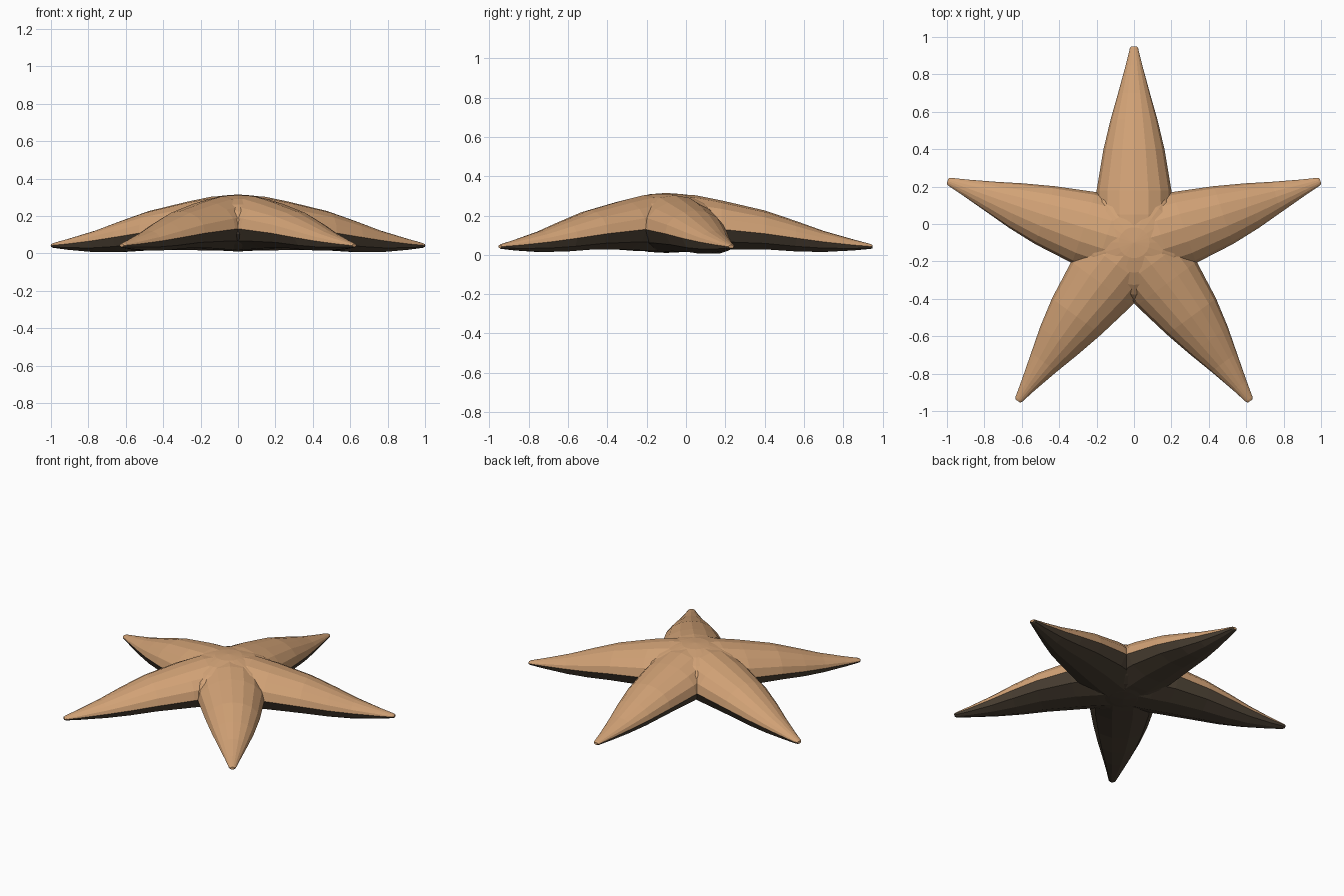
import bpy
import bmesh
from math import pi, sin, cos, radians
from mathutils import Matrix, Vector

cube = bpy.data.objects.get("Cube")
if cube:
    bpy.data.objects.remove(cube, do_unlink=True)


def make_material(name, rgb):
    mat = bpy.data.materials.new(name)
    mat.use_nodes = True
    mat.diffuse_color = (*rgb, 1)
    mat.node_tree.nodes["Principled BSDF"].inputs["Base Color"].default_value = (*rgb, 1)
    return mat


TAN = make_material("sandy tan", (0.64, 0.36, 0.18))
DARK = make_material("dark underside brown", (0.075, 0.055, 0.036))

HUB = Vector((0, -0.1, 0))
TOP_SIDES, LOW_SIDES = 8, 5

# Arm stations: distance from hub, half width, top, widest height, bottom
STATIONS = [
    (0.00, 0.200, 0.313, 0.135, 0.010),
    (0.15, 0.205, 0.303, 0.135, 0.014),
    (0.28, 0.200, 0.277, 0.130, 0.022),
    (0.50, 0.163, 0.226, 0.108, 0.024),
    (0.66, 0.125, 0.172, 0.085, 0.014),
    (0.80, 0.085, 0.122, 0.066, 0.012),
    (0.95, 0.044, 0.079, 0.050, 0.021),
    (1.04, 0.022, 0.055, 0.043, 0.030),
    (1.05, 0.014, 0.050, 0.043, 0.034),
]


def finish(bm, name):
    """Recalculate normals, keep facets flat and link the mesh."""
    bmesh.ops.recalc_face_normals(bm, faces=bm.faces)
    mesh = bpy.data.meshes.new(name)
    bm.to_mesh(mesh)
    bm.free()
    mesh.materials.append(TAN)
    mesh.materials.append(DARK)
    obj = bpy.data.objects.new(name, mesh)
    bpy.context.collection.objects.link(obj)
    return obj


def section(r, half, top, mid, low, bend, drop):
    """Domed back above the widest line, shallow belly below it."""
    side = bend * sin(pi * min(r / 1.05, 1))
    ring = []
    for i in range(TOP_SIDES + LOW_SIDES):
        if i < TOP_SIDES:
            a = pi * i / TOP_SIDES
            z = mid + (top - mid) * sin(a)
        else:
            a = pi + pi * (i - TOP_SIDES) / LOW_SIDES
            z = mid + (mid - low + drop) * sin(a)
        ring.append((r, side + half * cos(a), z))
    return ring


def make_arm(name, angle, bend=0.0, drop=0.0):
    bm = bmesh.new()
    rings = [[bm.verts.new(p) for p in section(*s, bend, drop * sin(pi * s[0] / 1.06))]
             for s in STATIONS]
    count = TOP_SIDES + LOW_SIDES
    for a, b in zip(rings, rings[1:]):
        for i in range(count):
            j = (i + 1) % count
            face = bm.faces.new((a[i], a[j], b[j], b[i]))
            face.material_index = int(i >= TOP_SIDES)
    bm.faces.new(rings[0])
    bm.faces.new(rings[-1])
    bm.transform(Matrix.Translation(HUB) @ Matrix.Rotation(radians(angle), 4, "Z"))
    return finish(bm, name)


# Five arms; the paired ones curve slightly toward each other
make_arm("back_arm", 90)
make_arm("left_side_arm", 18.3, bend=-0.010, drop=0.012)
make_arm("right_side_arm", 161.7, bend=0.010, drop=0.012)
make_arm("front_left_arm", -53.7, bend=0.014)
make_arm("front_right_arm", 233.7, bend=-0.014)

# Central body: flattened ball, domed above and shallow below
bm = bmesh.new()
bmesh.ops.create_uvsphere(bm, u_segments=20, v_segments=12, radius=1)
for face in bm.faces:
    face.material_index = int(face.calc_center_median().z < 0)
for v in bm.verts:
    height = 0.18 if v.co.z > 0 else 0.125
    v.co = HUB + Vector((v.co.x * 0.32, v.co.y * 0.32, 0.135 + v.co.z * height))
finish(bm, "central_body")
